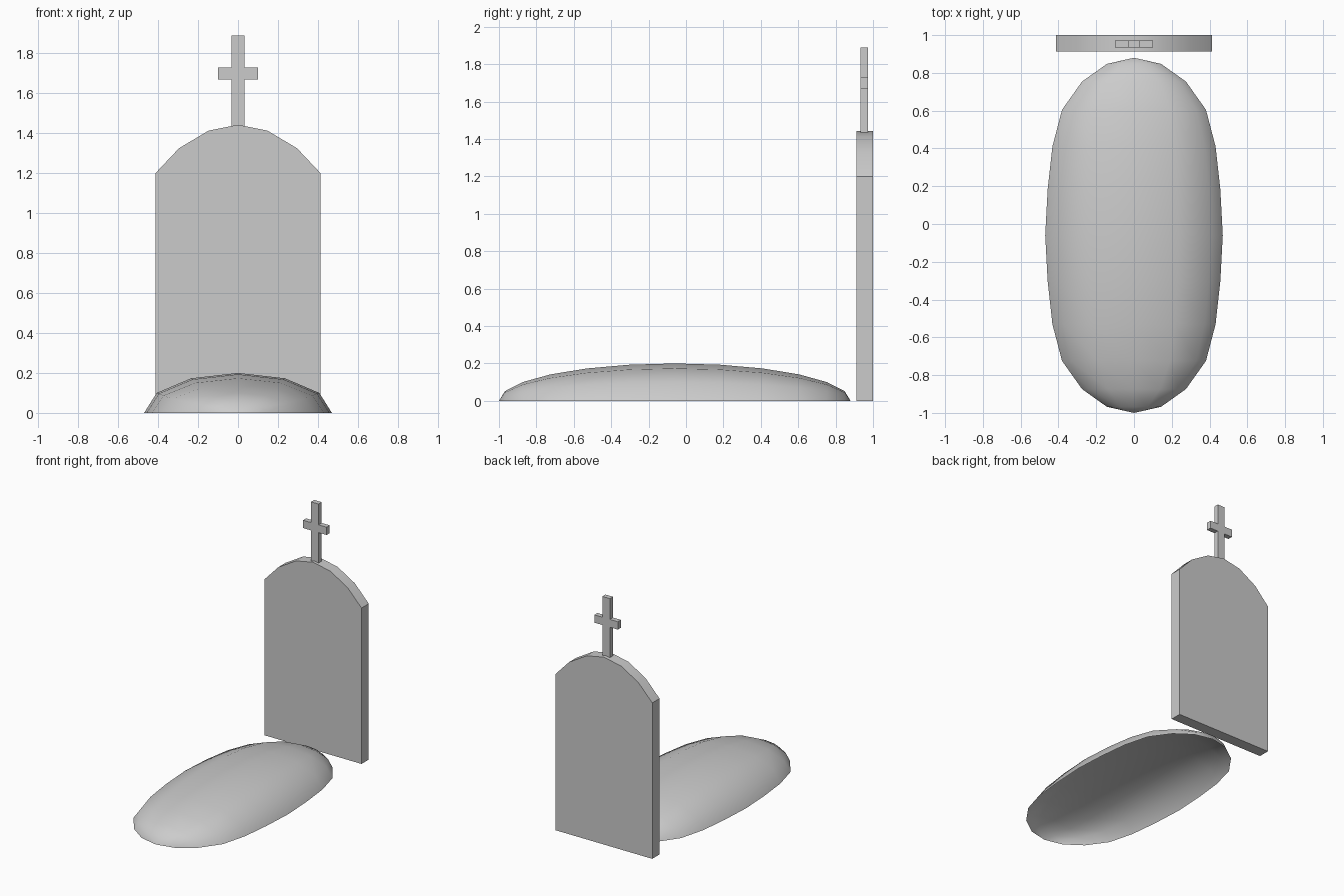
import bpy, bmesh, math
from math import sin, cos, radians

if "Cube" in bpy.data.objects:
    bpy.data.objects.remove(bpy.data.objects["Cube"])


def finish(name, bm, smooth=None):
    bmesh.ops.recalc_face_normals(bm, faces=bm.faces)
    me = bpy.data.meshes.new(name)
    bm.to_mesh(me)
    bm.free()
    ob = bpy.data.objects.new(name, me)
    bpy.context.collection.objects.link(ob)
    if smooth:
        bpy.ops.object.select_all(action='DESELECT')
        ob.select_set(True)
        bpy.context.view_layer.objects.active = ob
        bpy.ops.object.shade_smooth_by_angle(angle=radians(smooth))
    return ob


def mirrored_slab(name, half, y0, y1, smooth=None):
    """Extrude a half outline (bottom to top, x >= 0), mirrored in x, along y."""
    pts = half + [(-x, z) for x, z in reversed(half) if x > 0]
    bm = bmesh.new()
    face = bm.faces.new([bm.verts.new((x, y0, z)) for x, z in pts])
    ext = bmesh.ops.extrude_face_region(bm, geom=[face])
    verts = [g for g in ext['geom'] if isinstance(g, bmesh.types.BMVert)]
    bmesh.ops.translate(bm, verts=verts, vec=(0, y1 - y0, 0))
    return finish(name, bm, smooth)


# Headstone with arched top
mirrored_slab("headstone", [(0.413, 0), (0.413, 1.2), (0.295, 1.325),
                            (0.147, 1.413), (0, 1.442)], 0.912, 1.0, 30)

# Cross on top of the headstone
mirrored_slab("cross", [(0.032, 1.43), (0.032, 1.67), (0.1, 1.67), (0.1, 1.73),
                        (0.032, 1.73), (0.032, 1.89)], 0.934, 0.972)

# Grave mound: open half-ellipsoid shell, rings along y with blunt ends
CENTRE, LENGTH, HEIGHT = -0.06, 0.94, 0.2
widths = [0.47, 0.457, 0.432, 0.381, 0.275, 0.143]
bm = bmesh.new()
rings = []
for i in range(-5, 6):
    a = radians(15 * i)
    w, h = widths[abs(i)], HEIGHT * cos(a)
    rings.append([bm.verts.new((w * cos(radians(30 * j)),
                                CENTRE + LENGTH * sin(a),
                                h * sin(radians(30 * j)))) for j in range(7)])
for r, s in zip(rings, rings[1:]):
    for j in range(6):
        bm.faces.new((r[j], r[j + 1], s[j + 1], s[j]))
for ring, side in ((rings[0], -1), (rings[-1], 1)):
    tip = bm.verts.new((0, CENTRE + side * LENGTH, 0))
    for j in range(6):
        bm.faces.new((ring[j], ring[j + 1], tip))
mound = finish("grave_mound", bm, 40)
# Keep the open shell facing outwards
if sum(p.normal.z for p in mound.data.polygons) < 0:
    mound.data.flip_normals()
